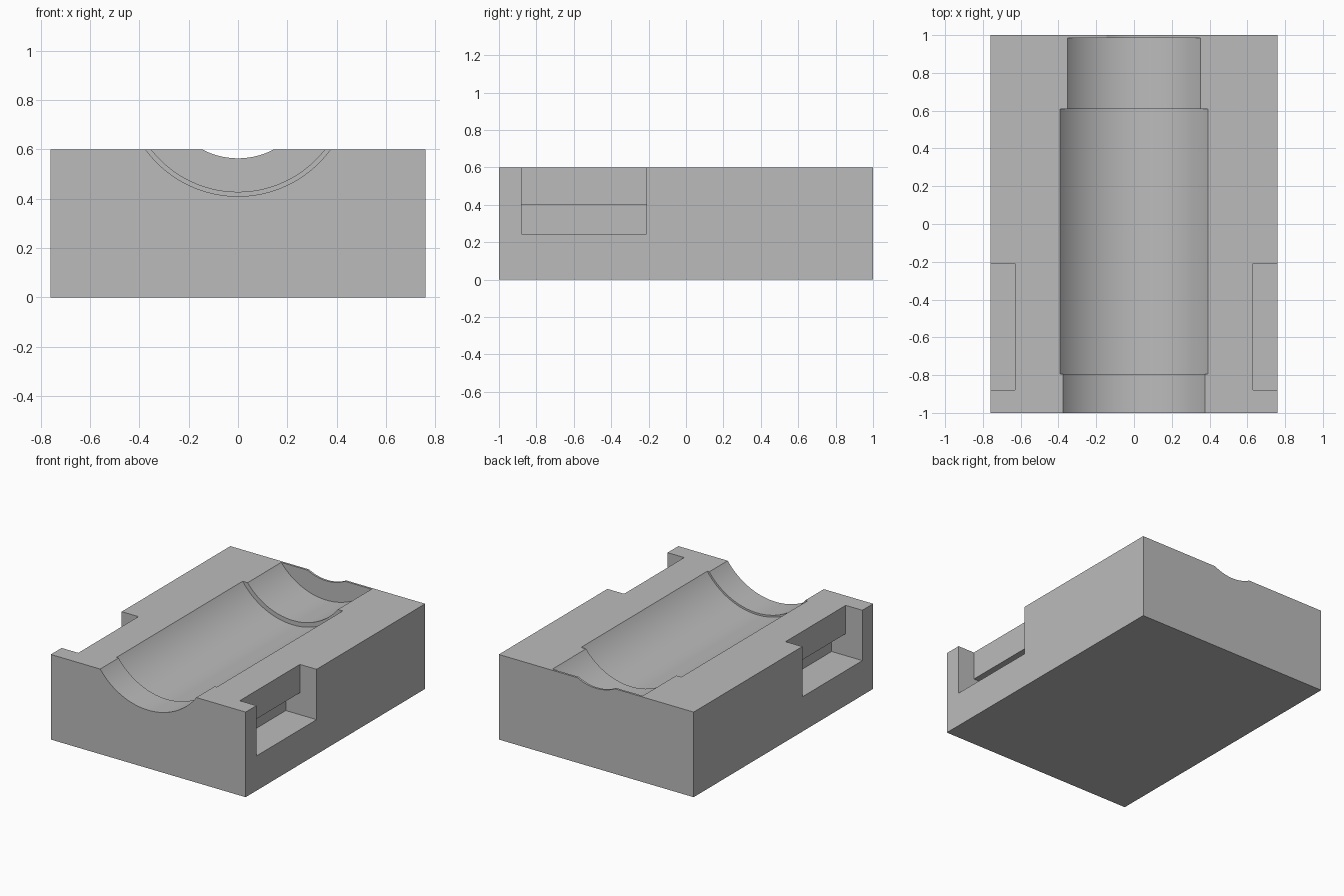
import bpy
import bmesh
import math
from mathutils import Matrix

if "Cube" in bpy.data.objects:
    bpy.data.objects.remove(bpy.data.objects["Cube"], do_unlink=True)

WIDTH, LENGTH, HEIGHT = 1.52, 2.0, 0.6
AXIS_Z = 0.875  # shared axis of all the cradle arcs

grey = bpy.data.materials.new("plain grey")
grey.use_nodes = True
colour = (0.5, 0.5, 0.5, 1)
grey.diffuse_color = colour
grey.node_tree.nodes["Principled BSDF"].inputs["Base Color"].default_value = colour


def make_object(name, bm):
    bmesh.ops.recalc_face_normals(bm, faces=bm.faces)
    mesh = bpy.data.meshes.new(name)
    bm.to_mesh(mesh)
    bm.free()
    mesh.materials.append(grey)
    obj = bpy.data.objects.new(name, mesh)
    bpy.context.collection.objects.link(obj)
    return obj


def round_cutter(name, radius, y0, y1):
    bm = bmesh.new()
    place = Matrix.Translation((0, (y0 + y1) / 2, AXIS_Z)) @ Matrix.Rotation(math.pi / 2, 4, 'X')
    bmesh.ops.create_cone(bm, cap_ends=True, segments=128, radius1=radius,
                          radius2=radius, depth=y1 - y0, matrix=place)
    return make_object(name, bm)


def slot_cutter(name, side):
    # L-shaped section: open upper notch with a deeper undercut below
    outline = [(0.52, 0.245), (0.9, 0.245), (0.9, 0.8), (0.63, 0.8), (0.63, 0.4), (0.52, 0.4)]
    bm = bmesh.new()
    face = bm.faces.new([bm.verts.new((side * x, -0.88, z)) for x, z in outline])
    grown = bmesh.ops.extrude_face_region(bm, geom=[face])["geom"]
    verts = [v for v in grown if isinstance(v, bmesh.types.BMVert)]
    bmesh.ops.translate(bm, verts=verts, vec=(0, 0.67, 0))
    return make_object(name, bm)


# Solid block
bm = bmesh.new()
bmesh.ops.create_cube(bm, size=1, matrix=Matrix.Translation((0, 0, HEIGHT / 2))
                      @ Matrix.Diagonal((WIDTH, LENGTH, HEIGHT, 1)))
block = make_object("cradle_block", bm)

# Stepped round channel and side slots
cutters = [
    round_cutter("middle_channel", 0.478, -0.795, 0.61),
    round_cutter("front_channel", 0.465, -1.2, -0.7),
    round_cutter("back_channel", 0.447, 0.5, 0.985),
    round_cutter("end_notch", 0.311, 0.9, 1.2),
    slot_cutter("left_slot", 1),
    slot_cutter("right_slot", -1),
]

bpy.ops.object.select_all(action='DESELECT')
block.select_set(True)
bpy.context.view_layer.objects.active = block
for cutter in cutters:
    cutter.hide_render = True
    cut = block.modifiers.new(cutter.name, 'BOOLEAN')
    cut.operation = 'DIFFERENCE'
    cut.solver = 'EXACT'
    cut.object = cutter
    bpy.ops.object.modifier_apply(modifier=cut.name)
    bpy.data.objects.remove(cutter, do_unlink=True)

bpy.ops.object.shade_smooth_by_angle(angle=math.radians(25))
